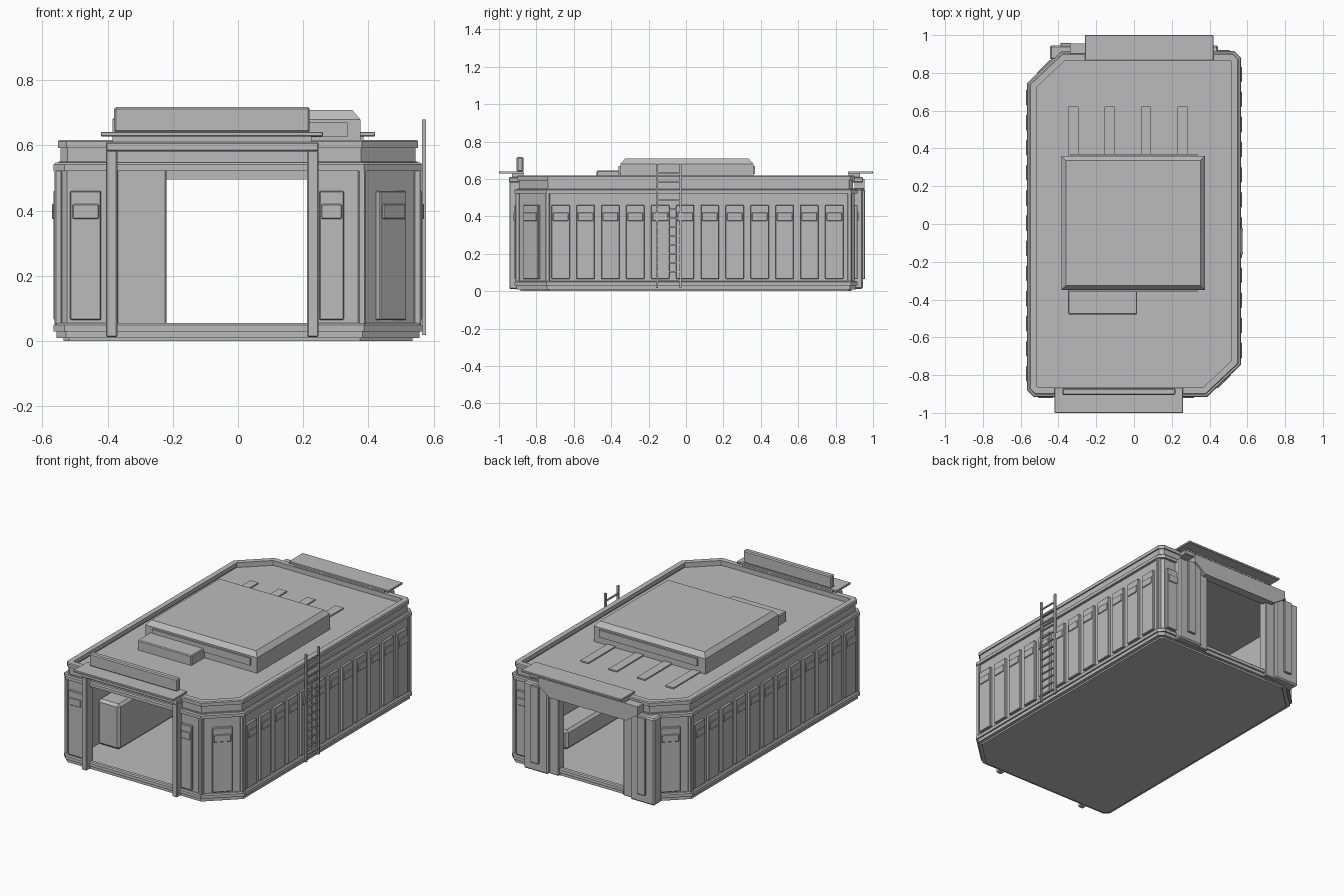
import bpy, bmesh, math
from mathutils import Vector, Matrix

cube = bpy.data.objects.get("Cube")
if cube:
    bpy.data.objects.remove(cube, do_unlink=True)

GREY = (0.5, 0.5, 0.5, 1)
mat = bpy.data.materials.new("plain grey")
mat.use_nodes = True
mat.diffuse_color = GREY
mat.node_tree.nodes["Principled BSDF"].inputs["Base Color"].default_value = GREY


def finish(name, bm):
    bmesh.ops.recalc_face_normals(bm, faces=bm.faces)
    mesh = bpy.data.meshes.new(name)
    bm.to_mesh(mesh)
    bm.free()
    mesh.materials.append(mat)
    ob = bpy.data.objects.new(name, mesh)
    bpy.context.collection.objects.link(ob)
    return ob


def box(name, x, y, z, bevel=0.0):
    """Box from three (low, high) ranges."""
    bm = bmesh.new()
    bmesh.ops.create_cube(bm, size=1)
    for v in bm.verts:
        v.co = [lo + (c + 0.5) * (hi - lo) for c, (lo, hi) in zip(v.co, (x, y, z))]
    if bevel:
        bmesh.ops.bevel(bm, geom=bm.edges[:], offset=bevel, segments=1, affect='EDGES')
    return finish(name, bm)


def prism(name, points, depth):
    """Closed outline pushed along a vector."""
    bm = bmesh.new()
    face = bm.faces.new([bm.verts.new(p) for p in points])
    side = bmesh.ops.extrude_face_region(bm, geom=[face])["geom"]
    bmesh.ops.translate(bm, vec=depth, verts=[g for g in side if isinstance(g, bmesh.types.BMVert)])
    return finish(name, bm)


def offset(path, d, closed):
    """Move a counter-clockwise path outwards by d with mitred corners."""
    out, n = [], len(path)
    for i, p in enumerate(path):
        p = Vector(p)
        dirs = []
        if closed or i > 0:
            dirs.append((p - Vector(path[i - 1])).normalized())
        if closed or i < n - 1:
            dirs.append((Vector(path[(i + 1) % n]) - p).normalized())
        normals = [Vector((t.y, -t.x)) for t in dirs]
        m = sum(normals, Vector((0, 0))).normalized()
        out.append(p + m * d / m.dot(normals[0]))
    return out


def band(name, path, inner, outer, z0, z1, closed=True, lip=0.0):
    """Wall or trim strip following a path; lip slopes the outer top edge."""
    bm = bmesh.new()
    profile = [(inner, z0), (outer, z0), (outer, z1 - lip), (outer - lip, z1), (inner, z1)]
    if not lip:
        profile.pop(3)
    rails = [[bm.verts.new((*p, z)) for p in offset(path, d, closed)] for d, z in profile]
    k, n = len(rails), len(path)
    for i in range(n if closed else n - 1):
        j = (i + 1) % n
        for a in range(k):
            b = (a + 1) % k
            bm.faces.new((rails[a][i], rails[a][j], rails[b][j], rails[b][i]))
    if not closed:
        for end in (0, -1):
            bm.faces.new([r[end] for r in rails])
    return finish(name, bm)


def wall_panel(name, x, y, angle, width):
    """Raised panel with a small plate near the top; angle 0 faces -y."""
    turn = Matrix.Translation((x, y, 0)) @ Matrix.Rotation(angle, 4, 'Z')
    w = width / 2
    for part, hw, d, z in ((name, w, 0.016, (0.065, 0.46)),
                           (name + "_plate", w * 0.85, 0.021, (0.375, 0.42))):
        ob = box(part, (-hw, hw), (-d, 0.005), z, 0.003)
        ob.data.transform(turn)


# Footprint: two opposite corners cut wide, the other two cut slightly
half = [(0.38, -0.9), (0.55, -0.74), (0.55, 0.875), (0.525, 0.9)]
outline = half + [(-x, -y) for x, y in half]

# Floor and roof slabs
prism("floor", [(*p, 0.0) for p in offset(outline, -0.015, True)], (0, 0, 0.012))
prism("roof", [(*p, 0.56) for p in offset(outline, -0.02, True)], (0, 0, 0.025))

# Walls, leaving an opening at each end
band("right_wall", [(0.22, -0.9)] + half + [(0.24, 0.9)], -0.03, 0, 0.01, 0.55, closed=False)
band("left_wall", [(-0.24, 0.9)] + [(-x, -y) for x, y in half] + [(-0.38, -0.9)],
     -0.03, 0, 0.01, 0.55, closed=False)
band("skirt", outline, -0.01, 0.006, 0.01, 0.03)
band("lower_trim", outline, -0.01, 0.016, 0.03, 0.055, lip=0.006)
band("upper_trim", outline, -0.01, 0.016, 0.522, 0.547, lip=0.006)
band("upper_wall", outline, -0.03, -0.006, 0.547, 0.595)
band("parapet", outline, -0.035, 0.002, 0.592, 0.617, lip=0.005)

# Matching features on opposite sides
for s, side in ((1, "right"), (-1, "left")):
    turn = 0 if s > 0 else math.pi
    for i in range(12):
        wall_panel(side + "_panel", s * 0.55, s * (-0.67 + 0.133 * i), turn + math.pi / 2, 0.098)
    wall_panel(side + "_corner_panel", s * 0.465, s * -0.82, turn + math.pi / 4, 0.115)
    wall_panel(side + "_narrow_panel", s * 0.287, s * -0.9, turn, 0.075)
    wall_panel(side + "_end_panel", s * -0.467, s * -0.9, turn, 0.095)
    for x, y in half[:3]:
        post = box(side + "_corner_post", (-0.012, 0.012), (-0.012, 0.012), (0.05, 0.525), 0.004)
        post.location = (s * x, s * y, 0)
    # Gate frame, canopy and low bench inside
    def ends(a, b):
        return tuple(sorted((s * a, s * b)))
    for a, b in ((-0.405, -0.37), (0.212, 0.247)):
        if s > 0:
            box("gate_post", ends(a, b), ends(-0.945, -0.88), (0.012, 0.585), 0.004)
    box(side + "_lintel", ends(-0.405, 0.247), ends(-0.947, -0.88), (0.582, 0.61), 0.004)
    box(side + "_canopy", ends(-0.42, 0.26), ends(-1.0, -0.865), (0.628, 0.641), 0.002)
    box(side + "_canopy_bracket", ends(-0.385, 0.225), ends(-0.93, -0.87), (0.605, 0.63))
    box(side + "_bench", ends(-0.525, -0.375), ends(-0.62, 0.5), (0.01, 0.29 if s > 0 else 0.13), 0.015)

# Sign board on the front canopy
box("sign_board", (-0.38, 0.22), (-0.905, -0.87), (0.64, 0.717), 0.006)

# Heavy back gate posts with raised strips
for s in (1, -1):
    def span(a, b):
        return tuple(sorted((s * a, s * b)))
    box("back_post", span(0.28, 0.445), (0.87, 0.945), (0.012, 0.545), 0.008)
    box("back_post_strip", span(0.335, 0.39), (0.94, 0.958), (0.065, 0.54), 0.003)
    box("back_jamb", span(0.22, 0.285), (0.87, 0.925), (0.012, 0.547), 0.004)
prism("back_header", [(-0.34, 0.9, 0.6), (-0.34, 0.9, 0.55), (-0.26, 0.9, 0.495),
                      (0.26, 0.9, 0.495), (0.34, 0.9, 0.55), (0.34, 0.9, 0.6)], (0, 0.055, 0))

# Raised roof block with sloped top edges
bm = bmesh.new()
for z, d in ((0.58, 0), (0.68, 0), (0.708, 0.024)):
    ring = [bm.verts.new((x, y, z)) for x, y in
            ((-0.385 + d, -0.35 + d), (0.375 - d, -0.35 + d), (0.375 - d, 0.36 - d), (-0.385 + d, 0.36 - d))]
    if z > 0.58:
        for i in range(4):
            bm.faces.new((last[i], last[i - 1], ring[i - 1], ring[i]))
    else:
        bm.faces.new(ring)
    last = ring
bm.faces.new(last)
finish("roof_block", bm)
for y in (-0.354, 0.364):
    box("roof_block_panel", (-0.335, 0.335), (y - 0.006, y + 0.006), (0.625, 0.67))
box("roof_unit", (-0.35, 0.017), (-0.478, -0.345), (0.58, 0.645), 0.005)
for i in range(4):
    x = -0.35 + 0.193 * i
    box("roof_strip", (x, x + 0.055), (0.355, 0.622), (0.58, 0.593))

# Ladder
for y in (-0.155, -0.03):
    box("ladder_rail", (0.564, 0.576), (y - 0.006, y + 0.006), (0.018, 0.68))
for i in range(13):
    z = 0.055 + 0.048 * i
    box("ladder_rung", (0.566, 0.574), (-0.152, -0.033), (z - 0.004, z + 0.004))
